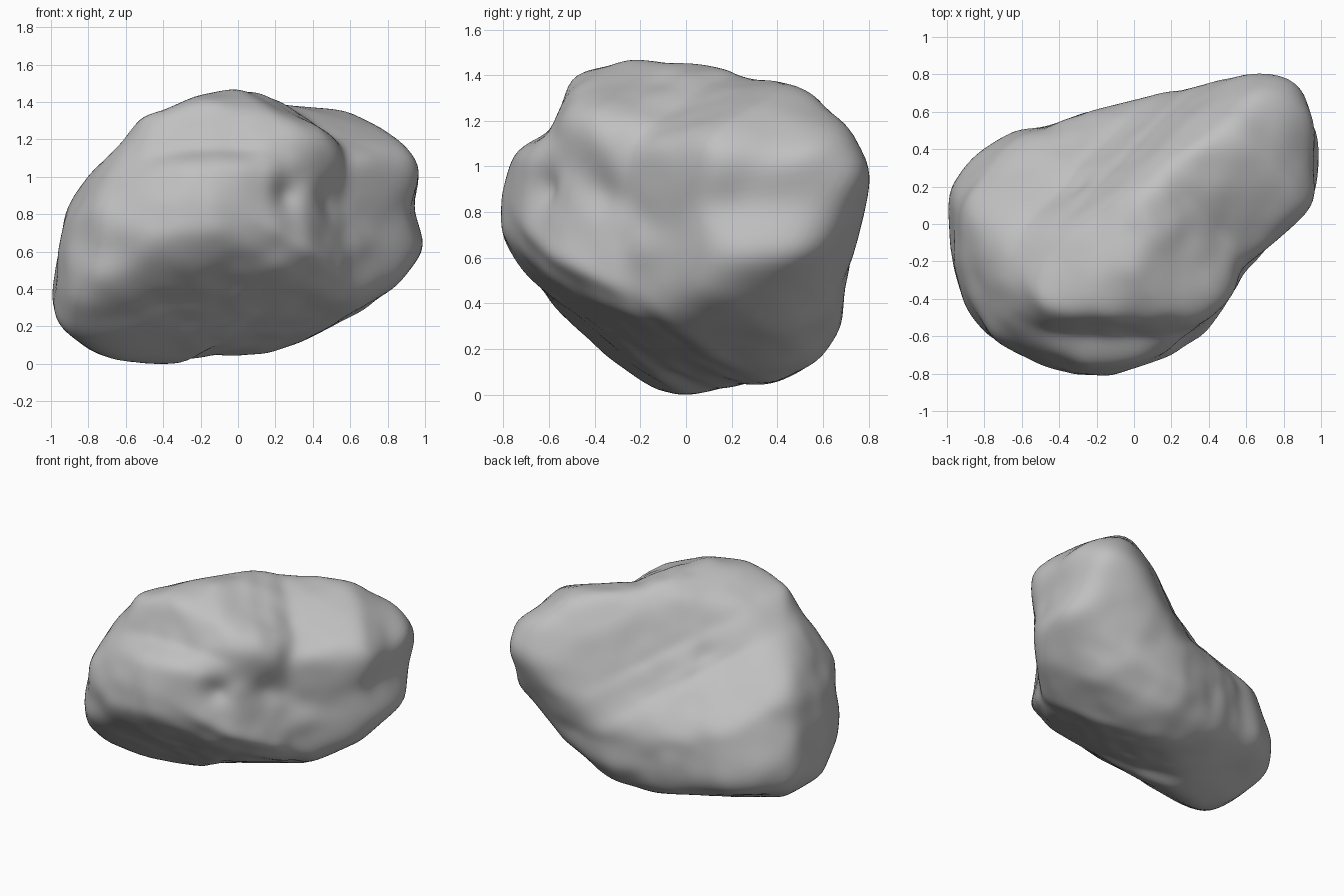
import bpy
import bmesh
import math
from mathutils import Vector, noise

default_cube = bpy.data.objects.get("Cube")
if default_cube:
    bpy.data.objects.remove(default_cube, do_unlink=True)

HALF_HEIGHT = 0.75
SHARPNESS = 11   # higher makes the boulder boxier
BINS = 60        # sectors used when checking an outline

# Outlines of the boulder, as points across and up, seen along several directions
front_outline = [
    (1, .62), (.94, .84), (.98, 1.08), (.93, 1.2), (.78, 1.34), (.62, 1.39),
    (.4, 1.385), (.27, 1.42), (.12, 1.48), (-.04, 1.5), (-.25, 1.47), (-.5, 1.37),
    (-.62, 1.2), (-.82, 1), (-.92, .84), (-.96, .62), (-1, .34), (-.96, .2),
    (-.8, .06), (-.6, 0), (-.28, 0), (-.13, .06), (.13, .055), (.4, .14),
    (.65, .26), (.88, .45)]
side_outline = [
    (.81, 1), (.72, 1.18), (.55, 1.34), (.4, 1.39), (.3, 1.39), (.15, 1.45),
    (-.15, 1.5), (-.3, 1.5), (-.5, 1.4), (-.57, 1.23), (-.6, 1.17), (-.75, 1.08),
    (-.81, .9), (-.81, .72), (-.74, .57), (-.6, .38), (-.4, .18), (-.2, .04),
    (-.05, 0), (.1, 0), (.2, .04), (.4, .06), (.58, .15), (.68, .3), (.7, .5),
    (.78, .8)]
plan_outline = [
    (1, .4), (.97, .62), (.88, .76), (.7, .82), (.45, .82), (.3, .77), (.1, .69),
    (-.25, .6), (-.48, .52), (-.65, .5), (-.85, .38), (-1, .18), (-.98, -.2),
    (-.9, -.45), (-.76, -.62), (-.5, -.75), (-.3, -.81), (-.12, -.81), (.2, -.71),
    (.42, -.58), (.6, -.25), (.75, -.1), (.95, .08), (.98, .2)]
broad_front_outline = [
    (1.17, .26), (1.1, .41), (.92, .52), (.69, .61), (.43, .62), (.08, .66),
    (-.28, .63), (-.63, .57), (-.77, .4), (-.95, .15), (-.98, -.12), (-.97, -.26),
    (-.77, -.49), (-.47, -.59), (-.25, -.61), (-.13, -.57), (.4, -.61), (.72, -.5),
    (1.05, -.25), (1.12, 0)]
broad_back_outline = [
    (-1.16, .24), (-1.06, .43), (-.73, .63), (-.29, .62), (-.04, .72), (.19, .75),
    (.46, .7), (.63, .56), (.83, .28), (.97, .03), (.96, -.12), (.98, -.26),
    (.94, -.5), (.79, -.72), (.54, -.84), (.25, -.82), (-.26, -.76), (-.55, -.64),
    (-.81, -.37), (-1.06, .01)]
narrow_end_outline = [
    (.42, -.92), (.23, -.82), (-.09, -.63), (-.57, -.32), (-.68, -.18), (-.65, .01),
    (-.63, .2), (-.66, .53), (-.54, .78), (-.31, .92), (-.22, .93), (.04, .85),
    (.18, .65), (.29, .37), (.42, .17), (.76, -.12), (.86, -.44), (.86, -.64),
    (.68, -.82)]


def polar_table(points):
    """Distance from the centre to the outline, for every whole degree."""
    pts = sorted((Vector(p) for p in points), key=lambda p: math.atan2(p.y, p.x))
    edges = list(zip(pts, pts[1:] + pts[:1]))
    table = []
    for degree in range(360):
        angle = math.radians(degree)
        ray = Vector((math.cos(angle), math.sin(angle)))
        distance = 0
        for p, q in edges:
            along = ray.cross(q - p)
            if along > 1e-9 and p.cross(ray) >= -1e-9 and ray.cross(q) >= -1e-9:
                distance = max(distance, p.cross(q) / along)
        table.append(distance)
    return table


def sample(table, position):
    """Read a wrapped table between its entries."""
    low = math.floor(position)
    t = position - low
    return table[low % len(table)] * (1 - t) + table[(low + 1) % len(table)] * t


class Outline:
    def __init__(self, points, azimuth, elevation, base=0.0):
        a, e = math.radians(azimuth), math.radians(elevation)
        self.right = Vector((-math.sin(a), math.cos(a), 0))
        self.up = Vector((-math.sin(e) * math.cos(a), -math.sin(e) * math.sin(a),
                          math.cos(e)))
        self.target = polar_table([(u, v - base) for u, v in points])
        self.swell = [1.0] * BINS   # allowance for the rounding of corners

    def project(self, point):
        u, v = point.dot(self.right), point.dot(self.up)
        return math.hypot(u, v), math.degrees(math.atan2(v, u)) % 360

    def reach(self, direction):
        length, degree = self.project(direction)
        swell = sample(self.swell, degree * BINS / 360 - 0.5)
        return sample(self.target, degree) * swell / max(length, 1e-3)

    def correct(self, points):
        """Swell the sectors where the shape falls short, and shrink the others."""
        filled = [0.0] * BINS
        for point in points:
            length, degree = self.project(point)
            sector = int(degree * BINS / 360) % BINS
            filled[sector] = max(filled[sector], length / sample(self.target, degree))
        for i, amount in enumerate(filled):
            step = min(max(1 / max(amount, 0.5), 0.96), 1.06)
            self.swell[i] = min(max(self.swell[i] * step, 0.95), 1.25)


outlines = [
    Outline(front_outline, -90, 0, HALF_HEIGHT),
    Outline(side_outline, 0, 0, HALF_HEIGHT),
    Outline(plan_outline, -90, 90),
    Outline(broad_front_outline, -45, 25),
    Outline(broad_back_outline, 135, 25),
    Outline(narrow_end_outline, 45, -25),
]

# Hollows (negative) and knobs (positive): place, spread, height
centre = Vector((0, 0, HALF_HEIGHT))
dents = [((Vector(place) - centre).normalized(), spread, height)
         for place, spread, height in [
    ((.25, -.6, .92), .08, -.05),
    ((.5, -.35, .9), .13, -.03),
    ((.63, -.2, .65), .1, .03),
    ((-.03, -.55, 1.2), .09, -.02),
    ((.95, .2, .84), .1, -.02),
    ((-.75, -.55, .6), .1, -.03),
]]


def boulder_point(direction):
    """Rounded meeting of all the outlines, with dents and small lumps."""
    total = sum(o.reach(direction) ** -SHARPNESS for o in outlines)
    radius = total ** (-1 / SHARPNESS)
    spot = direction * radius
    radius += 0.02 * noise.noise(spot * 3) + 0.012 * noise.noise(spot * 7)
    for aim, spread, height in dents:
        gap = (spot - aim * spot.length).length
        radius += height * math.exp(-(gap / spread) ** 2)
    return direction * radius


# Boulder body: a ball shaped to the outlines, corrected until it fills them
bm = bmesh.new()
bmesh.ops.create_icosphere(bm, subdivisions=6, radius=1)
directions = [v.co.normalized() for v in bm.verts]
for attempt in range(7):
    if attempt:
        for outline in outlines:
            outline.correct([v.co for v in bm.verts])
    for v, direction in zip(bm.verts, directions):
        v.co = boulder_point(direction)
    for _ in range(4):
        bmesh.ops.smooth_vert(bm, verts=bm.verts, factor=0.5, use_axis_x=True,
                              use_axis_y=True, use_axis_z=True)

# Stand it on the ground
lowest = min(v.co.z for v in bm.verts)
bmesh.ops.translate(bm, verts=bm.verts, vec=(0, 0, -lowest))
for face in bm.faces:
    face.smooth = True

mesh = bpy.data.meshes.new("boulder")
bm.to_mesh(mesh)
bm.free()
boulder = bpy.data.objects.new("boulder", mesh)
bpy.context.collection.objects.link(boulder)

# Plain grey stone
stone = bpy.data.materials.new("grey_stone")
stone.use_nodes = True
grey = (0.53, 0.53, 0.53, 1)
stone.diffuse_color = grey
for node in stone.node_tree.nodes:
    if node.type == "BSDF_PRINCIPLED":
        node.inputs["Base Color"].default_value = grey
        node.inputs["Roughness"].default_value = 0.9
mesh.materials.append(stone)
